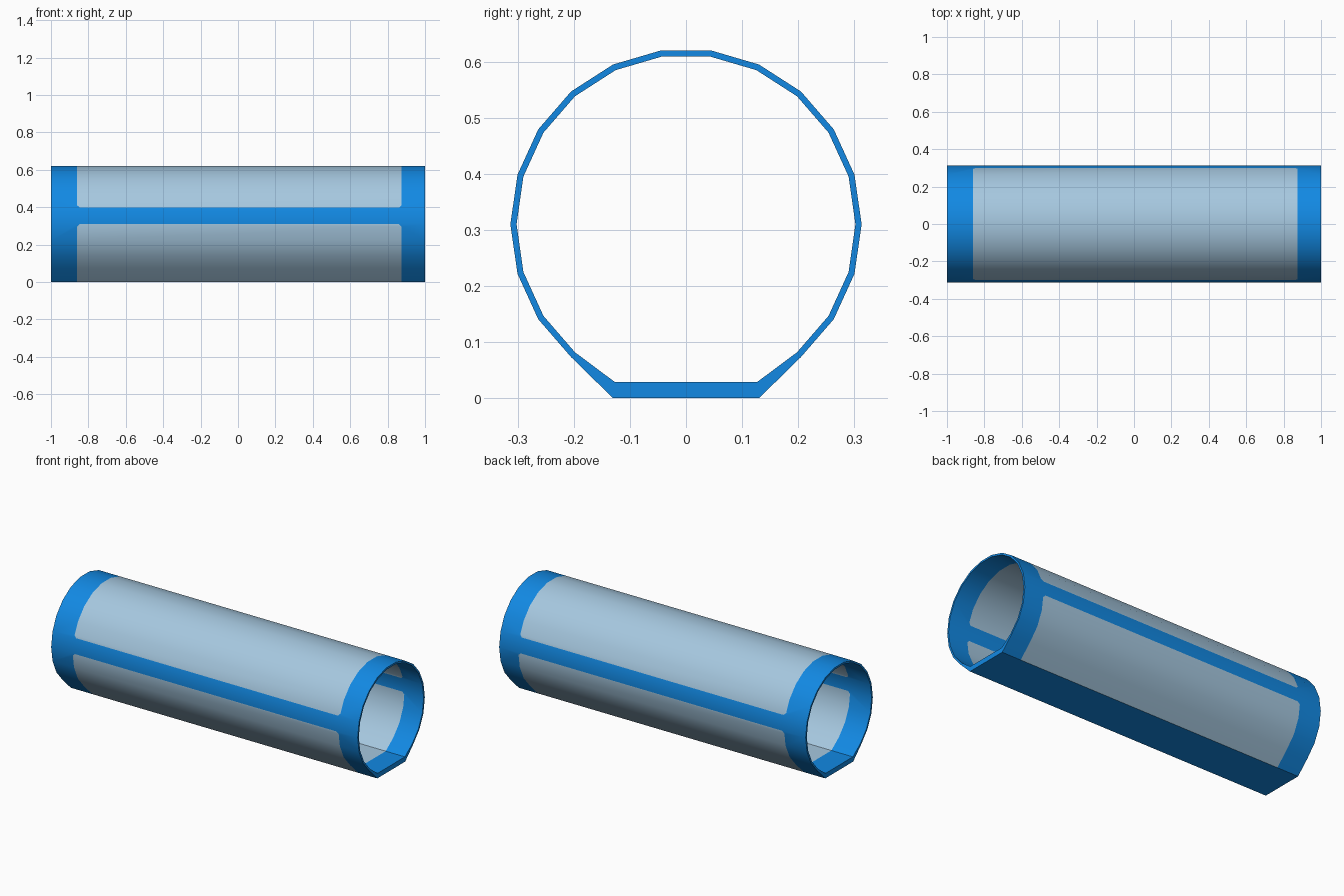
import bpy, bmesh, math

cube = bpy.data.objects.get("Cube")
if cube:
    bpy.data.objects.remove(cube, do_unlink=True)


def material(name, rgb):
    mat = bpy.data.materials.new(name)
    mat.use_nodes = True
    mat.diffuse_color = (*rgb, 1)
    mat.node_tree.nodes["Principled BSDF"].inputs["Base Color"].default_value = (*rgb, 1)
    return mat


FRAME, PANEL = 0, 1
SIDES = 22
BANDS = (4, 14)          # rows of the two side rails
FLOOR = 19               # row of the flat base
STATIONS = (-1, -0.86, 0.875, 1)
CENTRE = 0.31


def section(radius, base_y, base_z):
    """Round cross-section cut off by a flat base."""
    pts = []
    for k in range(-4, 16):
        a = math.tau * k / SIDES
        pts.append((radius * math.cos(a), CENTRE + radius * math.sin(a)))
    pts[0], pts[-1] = (base_y, base_z), (-base_y, base_z)
    return pts


bm = bmesh.new()


def wall(points, floor_is_frame):
    """Skin of the tube along x; returns the rings of vertices and the panel faces."""
    rings = [[bm.verts.new((x, y, z)) for y, z in points] for x in STATIONS]
    n = len(points)
    panels = {}
    for s in range(len(STATIONS) - 1):
        for i in range(n):
            j = (i + 1) % n
            f = bm.faces.new((rings[s][i], rings[s][j], rings[s + 1][j], rings[s + 1][i]))
            solid = i in BANDS or (i == FLOOR and floor_is_frame)
            if s == 1 and not solid:
                f.material_index = PANEL
                panels[i] = f
    return rings, panels


def clip_corner(face, corner, size):
    """Split a small frame-coloured corner off a panel face."""
    edges = [e for e in corner.link_edges if e in face.edges]
    ends = []
    for e in edges:
        _, v = bmesh.utils.edge_split(e, corner, size / e.calc_length())
        ends.append(v)
    new, _ = bmesh.utils.face_split(face, ends[0], ends[1])
    small, big = (face, new) if corner in face.verts else (new, face)
    small.material_index, big.material_index = FRAME, PANEL
    return big


outer, outer_panels = wall(section(0.313, 0.13, 0), True)
inner, inner_panels = wall(section(0.302, 0.127, 0.029), False)

# End rims joining both skins
for s in (0, -1):
    for i in range(len(outer[s])):
        j = (i + 1) % len(outer[s])
        bm.faces.new((outer[s][i], outer[s][j], inner[s][j], inner[s][i]))

# Softened panel corners beside the rails
for rings, panels in ((outer, outer_panels), (inner, inner_panels)):
    for band in BANDS:
        for row, edge in ((band - 1, band), (band + 1, band + 1)):
            face = panels[row]
            for s in (1, 2):
                face = clip_corner(face, rings[s][edge], 0.014)

bmesh.ops.recalc_face_normals(bm, faces=bm.faces)
mesh = bpy.data.meshes.new("tube_shell")
bm.to_mesh(mesh)
bm.free()
mesh.materials.append(material("bright_blue", (0.006, 0.25, 0.77)))
mesh.materials.append(material("pale_blue_panel", (0.38, 0.575, 0.74)))

tube = bpy.data.objects.new("tube_shell", mesh)
bpy.context.collection.objects.link(tube)
bpy.context.view_layer.objects.active = tube
tube.select_set(True)
bpy.ops.object.shade_smooth_by_angle(angle=math.radians(30))
